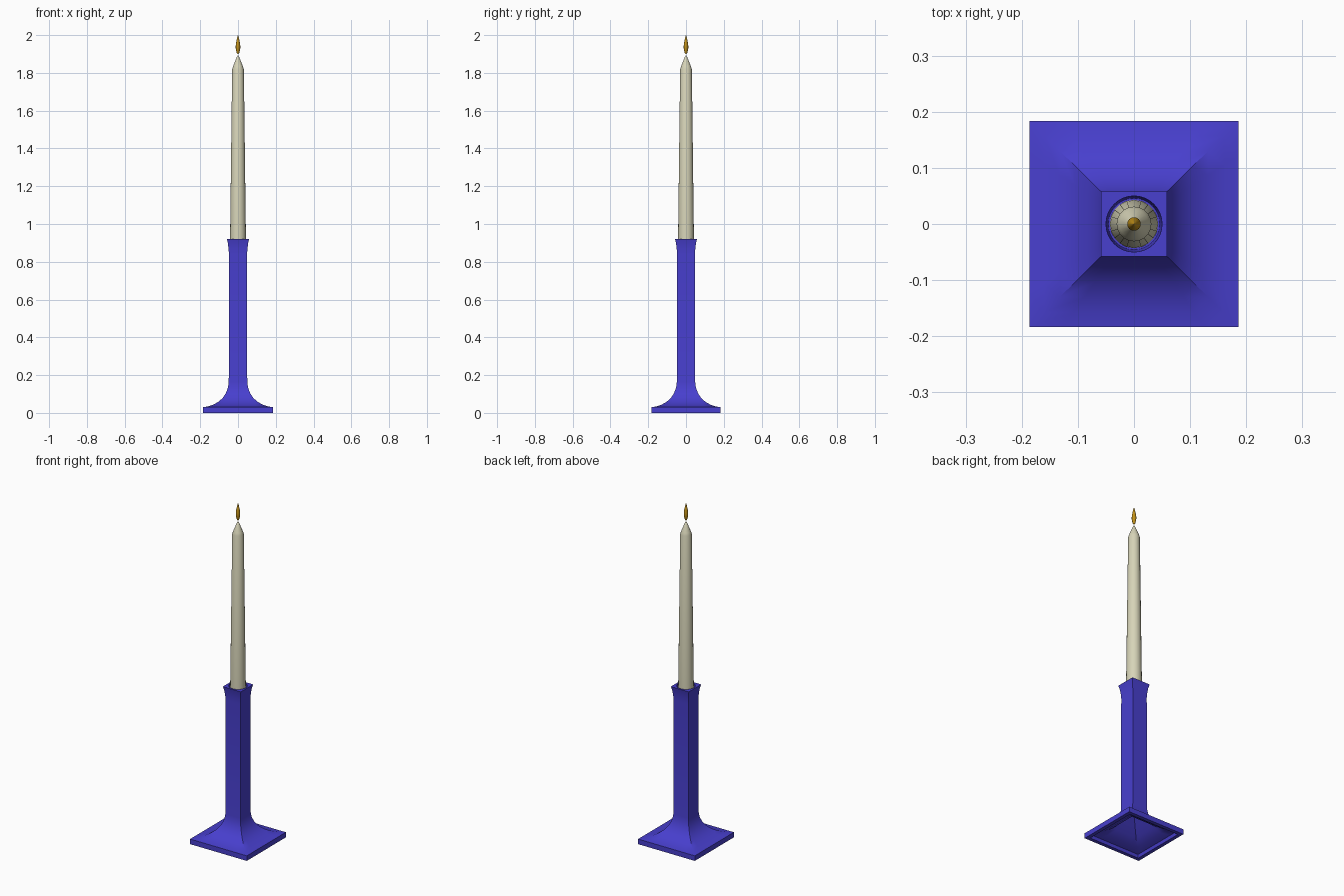
import bpy, bmesh
from math import sin, cos, pi, radians

cube = bpy.data.objects.get("Cube")
if cube:
    bpy.data.objects.remove(cube, do_unlink=True)


def material(name, color):
    mat = bpy.data.materials.new(name)
    mat.use_nodes = True
    mat.diffuse_color = (*color, 1)
    bsdf = mat.node_tree.nodes["Principled BSDF"]
    bsdf.inputs["Base Color"].default_value = (*color, 1)
    bsdf.inputs["Roughness"].default_value = 0.6
    return mat


def ring(bm, r, z, sides, square, depth=1.0):
    """Ring of vertices on a circle, or projected out onto a square."""
    verts = []
    for i in range(sides):
        a = 2 * pi * i / sides
        x, y = cos(a), sin(a)
        s = r / max(abs(x), abs(y)) if square else r
        verts.append(bm.verts.new((x * s, y * s * depth, z)))
    return verts


def loft(name, sections, sides, mat, angle=30):
    """Skin (radius, height, is_square) sections and close both ends."""
    bm = bmesh.new()
    rings = [ring(bm, r, z, sides, sq, 0.985 if sq else 1) for r, z, sq in sections]
    for a, b in zip(rings, rings[1:]):
        for i in range(sides):
            j = (i + 1) % sides
            bm.faces.new((a[i], a[j], b[j], b[i]))
    bm.faces.new(rings[0][::-1])
    bm.faces.new(rings[-1])
    bmesh.ops.recalc_face_normals(bm, faces=bm.faces)
    mesh = bpy.data.meshes.new(name)
    bm.to_mesh(mesh)
    bm.free()
    mesh.materials.append(mat)
    obj = bpy.data.objects.new(name, mesh)
    bpy.context.collection.objects.link(obj)
    bpy.ops.object.select_all(action="DESELECT")
    obj.select_set(True)
    bpy.context.view_layer.objects.active = obj
    bpy.ops.object.shade_smooth_by_angle(angle=radians(angle))
    return obj


blue = material("blue glaze", (0.065, 0.05, 0.62))
cream = material("cream wax", (0.68, 0.66, 0.48))
amber = material("amber flame", (0.55, 0.29, 0.01))

# Square holder: vaulted underside, flared foot, column, flared lip
underside = [(0.002, 0.13), (0.04, 0.095), (0.08, 0.055), (0.12, 0.03),
             (0.16, 0.018), (0.165, 0)]
outside = [(0.186, 0), (0.186, 0.03), (0.16, 0.034), (0.132, 0.043),
           (0.105, 0.058), (0.082, 0.078), (0.064, 0.105), (0.053, 0.135),
           (0.049, 0.165), (0.048, 0.84), (0.05, 0.87), (0.054, 0.9), (0.059, 0.92)]
# Round socket sunk into the top of the holder
socket = [(0.05, 0.92), (0.046, 0.83)]
loft("candle_holder",
     [(r, z, True) for r, z in underside + outside]
     + [(r, z, False) for r, z in socket], 32, blue)

# Tapered candle with a pointed tip
candle = [(0.043, 0.832), (0.042, 0.92), (0.031, 1.82), (0.026, 1.835),
          (0.014, 1.865), (0.006, 1.885), (0.001, 1.892)]
loft("candle", [(r, z, False) for r, z in candle], 20, cream)

# Teardrop flame
flame = [(0.003, 1.9), (0.008, 1.908), (0.012, 1.93), (0.012, 1.945),
         (0.009, 1.965), (0.005, 1.985), (0.0006, 2.0)]
loft("flame", [(r, z, False) for r, z in flame], 16, amber)
